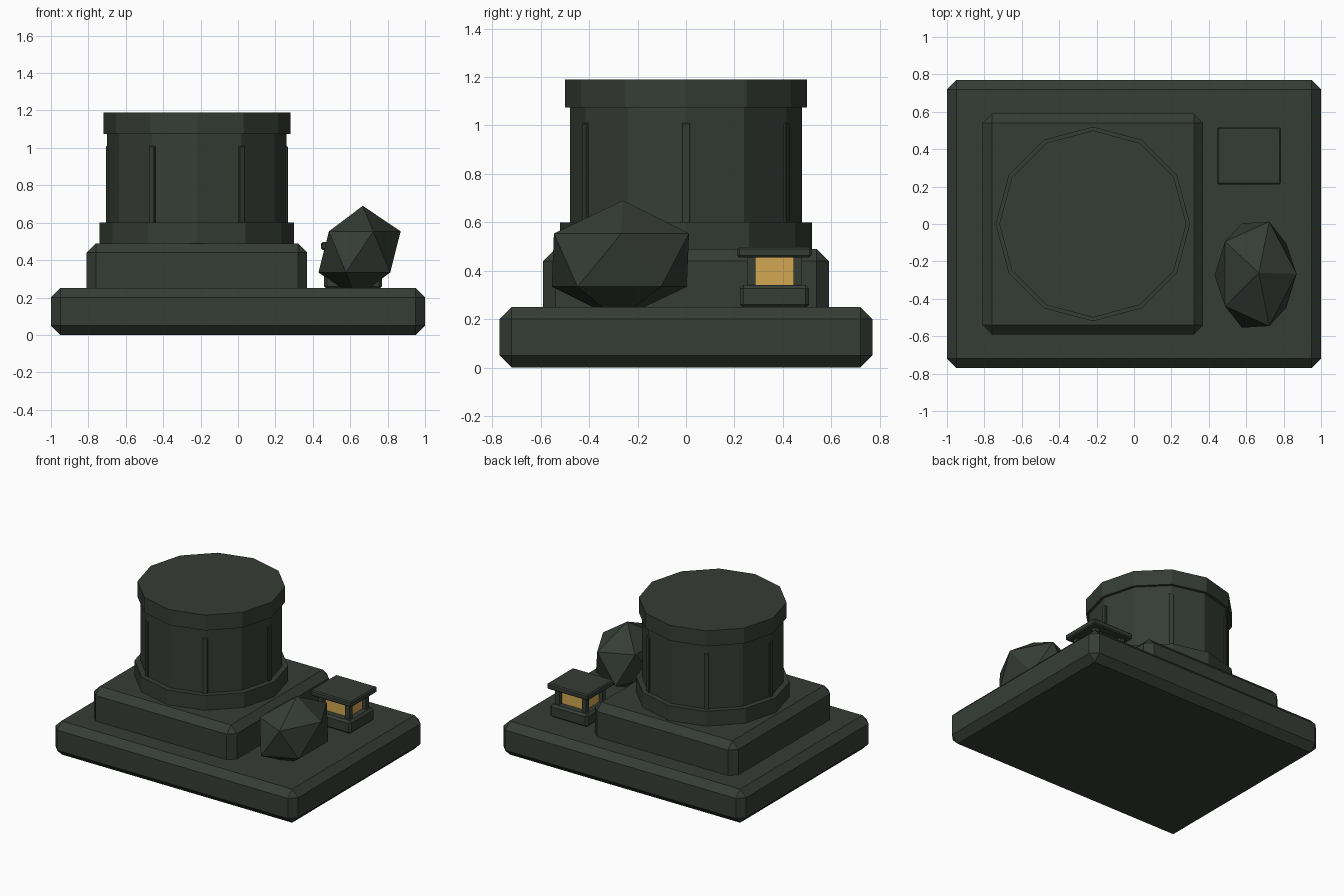
import bpy, bmesh, math
from mathutils import Matrix

if "Cube" in bpy.data.objects:
    bpy.data.objects.remove(bpy.data.objects["Cube"])


def material(name, col):
    m = bpy.data.materials.new(name)
    m.diffuse_color = (*col, 1)
    m.use_nodes = True
    m.node_tree.nodes["Principled BSDF"].inputs["Base Color"].default_value = m.diffuse_color
    return m


stone = material("dark green stone", (0.036, 0.046, 0.036))
gold = material("warm gold", (0.65, 0.39, 0.085))


def finish(name, bm, mat):
    bmesh.ops.recalc_face_normals(bm, faces=bm.faces)
    me = bpy.data.meshes.new(name)
    bm.to_mesh(me)
    bm.free()
    me.materials.append(mat)
    ob = bpy.data.objects.new(name, me)
    bpy.context.collection.objects.link(ob)
    return ob


def box(name, lo, hi, bevel=0, mat=stone, turn=None):
    bm = bmesh.new()
    bmesh.ops.create_cube(bm, size=1)
    for v in bm.verts:
        v.co = [a + (b - a) * (c + 0.5) for a, b, c in zip(lo, hi, v.co)]
    if bevel:
        bmesh.ops.bevel(bm, geom=bm.edges[:], offset=bevel, segments=1,
                        profile=0.5, affect='EDGES')
    if turn:
        bmesh.ops.transform(bm, matrix=turn, verts=bm.verts)
    return finish(name, bm, mat)


def drum(name, r, z0, z1):
    bm = bmesh.new()
    bmesh.ops.create_cone(bm, cap_ends=True, segments=12, radius1=r, radius2=r,
                          depth=z1 - z0,
                          matrix=Matrix.Translation((-0.22, 0, (z0 + z1) / 2)))
    return finish(name, bm, stone)


# Stepped base
box("base_slab", (-1, -0.77, 0), (1, 0.77, 0.25), 0.05)
box("plinth", (-0.81, -0.59, 0.19), (0.37, 0.59, 0.49), 0.05)

# Twelve-sided pedestal
drum("pedestal_foot", 0.52, 0.48, 0.60)
drum("pedestal_body", 0.48, 0.59, 1.08)
drum("pedestal_cap", 0.50, 1.075, 1.19)

# Vertical ribs on every second corner
for i in range(6):
    turn = Matrix.Translation((-0.22, 0, 0)) @ Matrix.Rotation(i * math.pi / 3, 4, 'Z')
    box(f"rib_{i}", (0.455, -0.018, 0.58), (0.486, 0.018, 1.01), 0.004, turn=turn)

# Faceted boulder
bm = bmesh.new()
bmesh.ops.create_icosphere(bm, subdivisions=1, radius=1)
for v in bm.verts:
    x, y, z = v.co
    v.co = (0.65 + 0.237 * x + 0.017 * z, -0.271 + 0.328 * y + 0.01 * z, 0.444 + 0.246 * z)
finish("boulder", bm, stone)

# Small lantern
lx, ly = 0.615, 0.365
box("lantern_base", (lx - 0.155, ly - 0.143, 0.245), (lx + 0.155, ly + 0.143, 0.342), 0.015)
box("lantern_light", (lx - 0.10, ly - 0.085, 0.335), (lx + 0.10, ly + 0.085, 0.46), mat=gold)
for sx in (-1, 1):
    for sy in (-1, 1):
        px, py = lx + sx * 0.11, ly + sy * 0.096
        box("lantern_post", (px - 0.018, py - 0.018, 0.335), (px + 0.018, py + 0.018, 0.46))
box("lantern_roof", (lx - 0.17, ly - 0.153, 0.455), (lx + 0.17, ly + 0.153, 0.497), 0.008)
